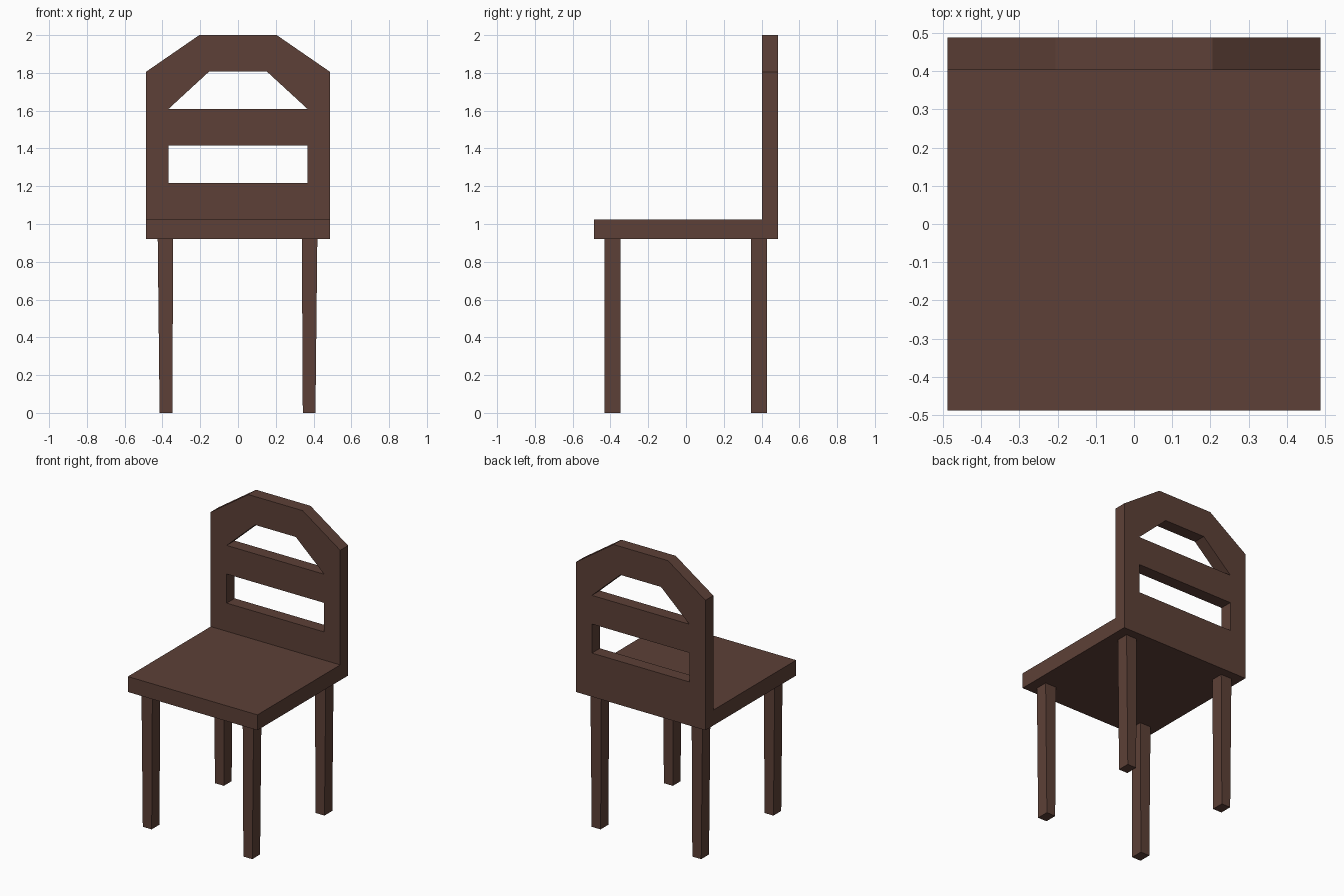
import bpy, bmesh
from mathutils import Vector

if "Cube" in bpy.data.objects:
    bpy.data.objects.remove(bpy.data.objects["Cube"])

wood = bpy.data.materials.new("dark brown wood")
wood.diffuse_color = (0.1095, 0.0513, 0.0382, 1)
wood.use_nodes = True
wood.node_tree.nodes["Principled BSDF"].inputs["Base Color"].default_value = wood.diffuse_color


def add_object(name, bm):
    bmesh.ops.recalc_face_normals(bm, faces=bm.faces)
    mesh = bpy.data.meshes.new(name)
    bm.to_mesh(mesh)
    bm.free()
    mesh.materials.append(wood)
    obj = bpy.data.objects.new(name, mesh)
    bpy.context.collection.objects.link(obj)
    return obj


def box(name, x, y, z, bottom_x=None):
    """Box from (min, max) ranges; bottom_x narrows the lower end."""
    bm = bmesh.new()
    bmesh.ops.create_cube(bm, size=1)
    for v in bm.verts:
        xr = bottom_x if bottom_x and v.co.z < 0 else x
        v.co = Vector((xr[v.co.x > 0], y[v.co.y > 0], z[v.co.z > 0]))
    return add_object(name, bm)


def panel(name, loops, y0, y1):
    """Flat panel: the first (x, z) loop is the outline, the others are holes."""
    bm = bmesh.new()
    for loop in loops:
        vs = [bm.verts.new((x, y0, z)) for x, z in loop]
        for a, b in zip(vs, vs[1:] + vs[:1]):
            bm.edges.new((a, b))
    bmesh.ops.triangle_fill(bm, edges=bm.edges[:], use_beauty=True, normal=(0, -1, 0))
    ext = bmesh.ops.extrude_face_region(bm, geom=bm.faces[:], use_keep_orig=True)
    moved = [g for g in ext["geom"] if isinstance(g, bmesh.types.BMVert)]
    bmesh.ops.translate(bm, verts=moved, vec=(0, y1 - y0, 0))
    return add_object(name, bm)


def mirrored(half):
    """Right-hand (x, z) points plus their mirror image."""
    return half + [(-x, z) for x, z in reversed(half)]


# Seat
W = 0.488
box("seat", (-W, W), (-W, W), (0.92, 1.025))

# Backrest with a slot and an arched opening
panel("backrest", [
    mirrored([(W, 1.025), (W, 1.805), (0.205, 2.0)]),
    mirrored([(0.367, 1.217), (0.367, 1.415)]),
    mirrored([(0.367, 1.61), (0.153, 1.807)]),
], 0.403, W)

# Legs, tapering sideways towards the floor
for row, y in (("front", (-0.432, -0.348)), ("back", (0.345, 0.429))):
    box(row + "_left_leg", (-0.425, -0.343), y, (0, 0.92), (-0.415, -0.348))
    box(row + "_right_leg", (0.338, 0.42), y, (0, 0.92), (0.343, 0.41))
